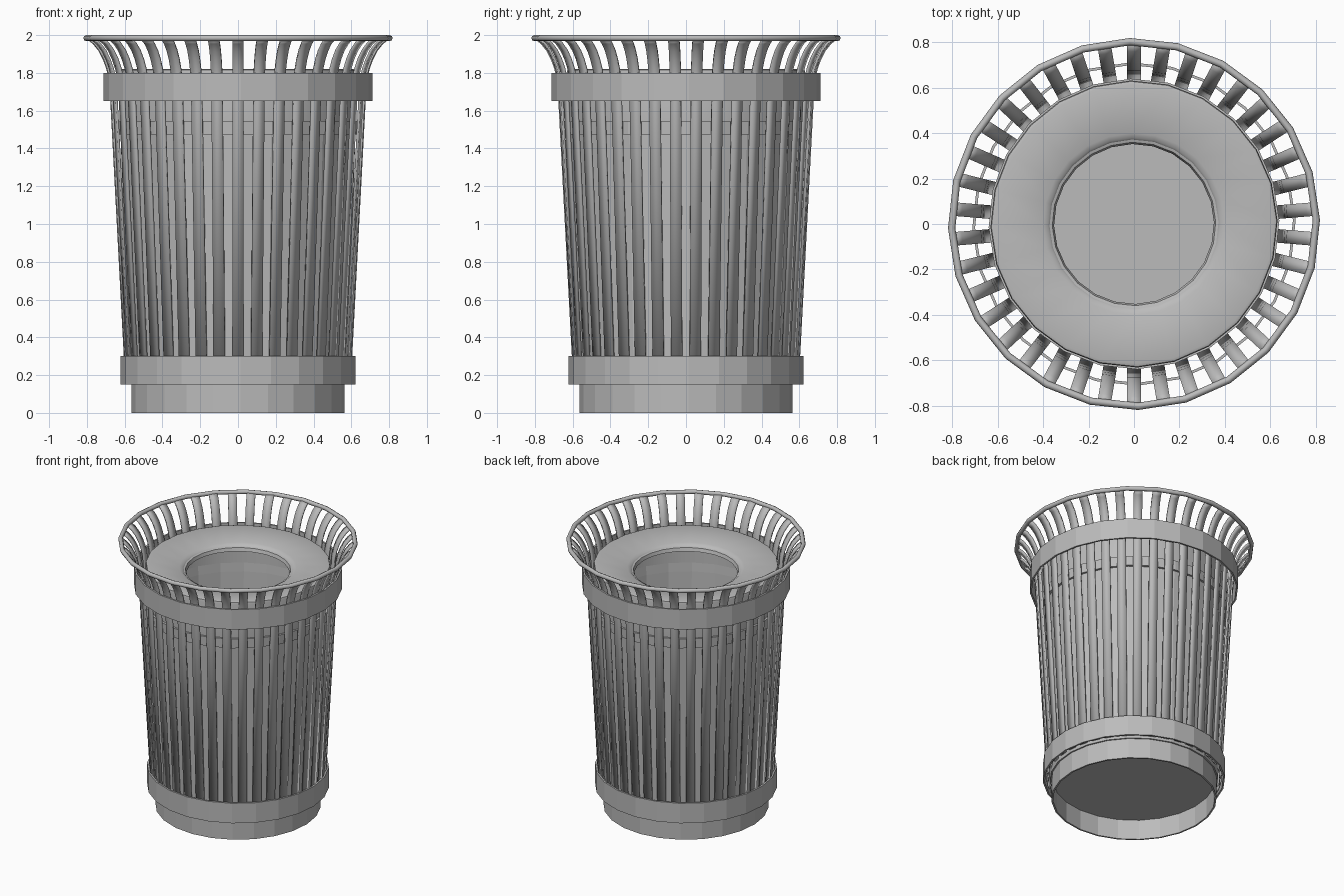
import bpy, bmesh, math
from mathutils import Matrix, Vector

cube = bpy.data.objects.get("Cube")
if cube:
    bpy.data.objects.remove(cube, do_unlink=True)

SIDES = 24
SLATS = 38
TURN = math.radians(1.3)

# One painted metal colour
grey = bpy.data.materials.new("grey_metal")
grey.use_nodes = True
colour = (0.5, 0.5, 0.5, 1)
grey.diffuse_color = colour
grey.node_tree.nodes["Principled BSDF"].inputs["Base Color"].default_value = colour


def finish(name, bm, smooth=None):
    bmesh.ops.recalc_face_normals(bm, faces=bm.faces)
    mesh = bpy.data.meshes.new(name)
    bm.to_mesh(mesh)
    bm.free()
    mesh.materials.append(grey)
    obj = bpy.data.objects.new(name, mesh)
    bpy.context.collection.objects.link(obj)
    if smooth:
        bpy.ops.object.select_all(action="DESELECT")
        obj.select_set(True)
        bpy.context.view_layer.objects.active = obj
        bpy.ops.object.shade_smooth_by_angle(angle=math.radians(smooth))
    return obj


def lathe(name, profile, closed=True, smooth=None):
    """Revolve a (radius, height) profile around the vertical axis."""
    bm = bmesh.new()
    start = Matrix.Rotation(TURN, 3, "Z")
    verts = [bm.verts.new(start @ Vector((r, 0, z))) for r, z in profile]
    ends = verts[1:] + verts[:1] if closed else verts[1:]
    edges = [bm.edges.new(pair) for pair in zip(verts, ends)]
    bmesh.ops.spin(bm, geom=verts + edges, cent=(0, 0, 0), axis=(0, 0, 1),
                   angle=math.tau, steps=SIDES, use_duplicate=False)
    bmesh.ops.remove_doubles(bm, verts=bm.verts, dist=0.0005)
    return finish(name, bm, smooth)


def tube(name, outer, wall, low, high):
    inner = outer - wall
    return lathe(name, [(outer, low), (outer, high), (inner, high), (inner, low)])


# Hollow foot and the two hoops holding the slats
tube("base_ring", 0.565, 0.012, 0.0, 0.17)
tube("lower_band", 0.622, 0.012, 0.15, 0.30)
tube("upper_band", 0.712, 0.012, 0.65 + 1, 1.80)

# Inner bin with a solid floor and a folded lip
lathe("liner", [(0, 0.15), (0.575, 0.15), (0.622, 1.475), (0.638, 1.475),
                (0.64, 1.545), (0.615, 1.545), (0.61, 1.475),
                (0.563, 0.17), (0, 0.17)], closed=False)

# Dished lid with a rolled opening and a skirt reaching the liner
lathe("lid", [(0.625, 1.54), (0.632, 1.80), (0.628, 1.815), (0.615, 1.82),
              (0.40, 1.79), (0.38, 1.782), (0.366, 1.768), (0.36, 1.745),
              (0.352, 1.745), (0.36, 1.77), (0.39, 1.78), (0.615, 1.805),
              (0.613, 1.54)], smooth=50)

# Rolled rim
rim = [(0.803 + 0.016 * math.cos(a), 1.984 + 0.016 * math.sin(a))
       for a in (math.tau * i / 8 for i in range(8))]
lathe("rim", rim, smooth=60)

# Upright slats, flaring out to the rim
path = [(0.597, 0.16), (0.676, 1.65), (0.686, 1.77), (0.697, 1.82),
        (0.715, 1.87), (0.738, 1.915), (0.768, 1.953), (0.803, 1.98)]
half = 0.03
bm = bmesh.new()
for i in range(SLATS):
    spin = Matrix.Rotation(math.tau * i / SLATS, 3, "Z")
    rows = [[bm.verts.new(spin @ Vector((x, r, z))) for x in (half, -half)]
            for r, z in path]
    for a, b in zip(rows, rows[1:]):
        bm.faces.new((a[0], a[1], b[1], b[0]))
slats = finish("slats", bm, smooth=30)
for poly in slats.data.polygons:
    outward = poly.normal.x * poly.center.x + poly.normal.y * poly.center.y
    if outward < 0:
        poly.flip()
thickness = slats.modifiers.new("thickness", "SOLIDIFY")
thickness.thickness = 0.012
thickness.offset = -1
